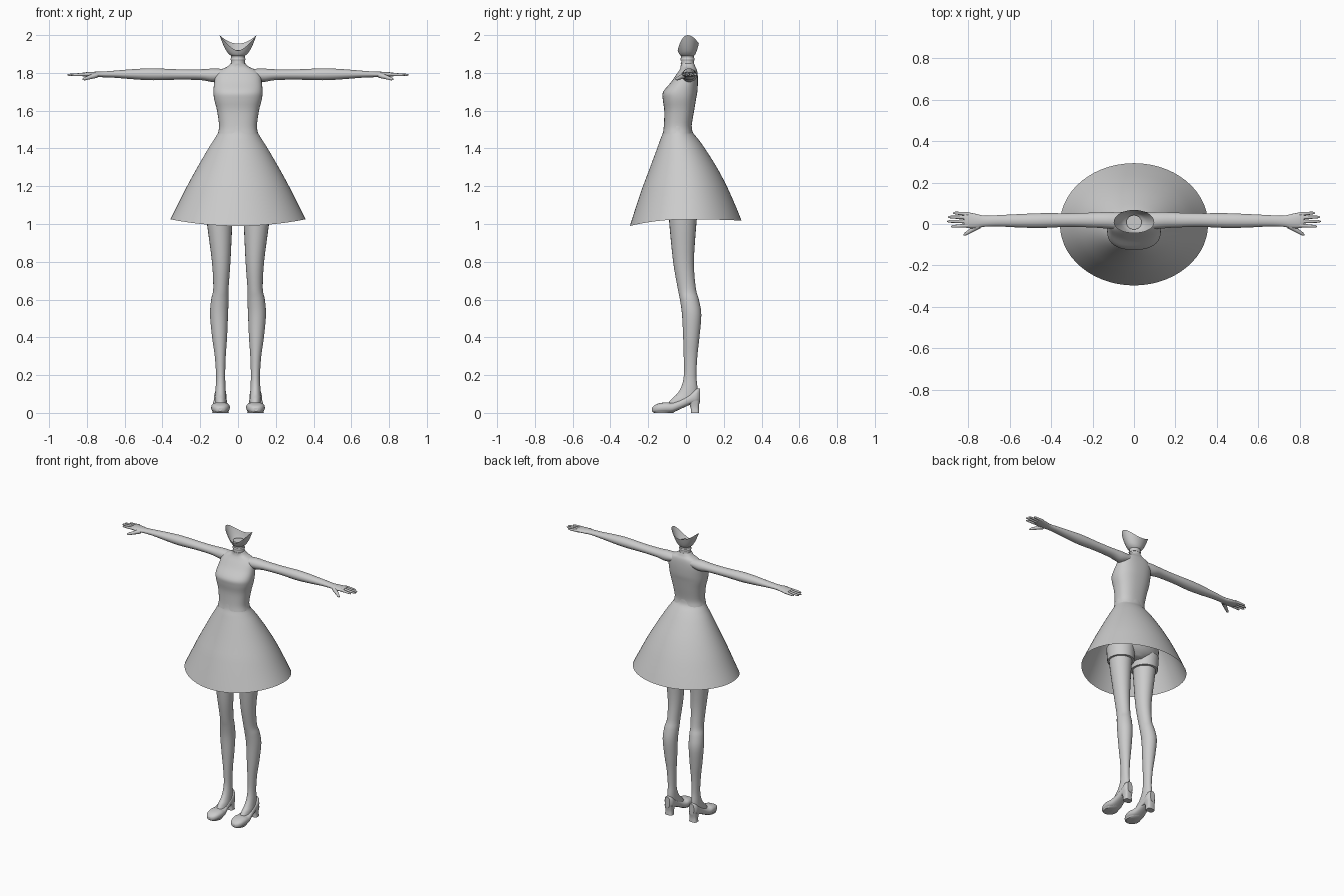
import bpy, math
from mathutils import Vector

old = bpy.data.objects.get("Cube")
if old:
    bpy.data.objects.remove(old)

grey = bpy.data.materials.new("plain grey")
grey.use_nodes = True
COLOUR = (0.6, 0.6, 0.6, 1)
grey.diffuse_color = COLOUR
grey.node_tree.nodes["Principled BSDF"].inputs["Base Color"].default_value = COLOUR


def make(name, verts, faces, mirror=False, angle=50):
    mesh = bpy.data.meshes.new(name)
    mesh.from_pydata(verts, [], faces)
    mesh.materials.append(grey)
    obj = bpy.data.objects.new(name, mesh)
    bpy.context.collection.objects.link(obj)
    if mirror:
        obj.modifiers.new("Mirror", "MIRROR").use_mirror_merge = False
    bpy.ops.object.select_all(action="DESELECT")
    obj.select_set(True)
    bpy.context.view_layer.objects.active = obj
    bpy.ops.object.shade_smooth_by_angle(angle=math.radians(angle))
    return obj


def smooth(stations, steps):
    """Catmull-Rom curve through the stations."""
    pts = [Vector(s) for s in stations]
    pts = [pts[0]] + pts + [pts[-1]]
    out = []
    for p0, p1, p2, p3 in zip(pts, pts[1:], pts[2:], pts[3:]):
        for i in range(steps):
            t = i / steps
            out.append(p1 + t / 2 * ((p2 - p0) + t * ((2 * p0 - 5 * p1 + 4 * p2 - p3)
                       + t * (3 * p1 - p0 - 3 * p2 + p3))))
    return out + [pts[-1]]


def loft(name, stations, axis="z", sides=24, steps=4, power=2, mirror=False,
         caps=(True, True), warp=None):
    """Stations hold (position, low a, high a, low b, high b); a, b are the other axes."""
    place = {"z": lambda s, a, b: (a, b, s), "x": lambda s, a, b: (s, a, b),
             "y": lambda s, a, b: (a, s, b)}[axis]
    rings = smooth(stations, steps)
    verts, faces = [], []
    for s, a0, a1, b0, b1 in rings:
        for i in range(sides):
            t = math.tau * i / sides
            c, d = math.cos(t), math.sin(t)
            c = math.copysign(abs(c) ** (2 / power), c)
            d = math.copysign(abs(d) ** (2 / power), d)
            v = place(s, (a0 + a1) / 2 + c * (a1 - a0) / 2, (b0 + b1) / 2 + d * (b1 - b0) / 2)
            verts.append(warp(v) if warp else v)
    for r in range(len(rings) - 1):
        for i in range(sides):
            j = (i + 1) % sides
            f = [r * sides + i, r * sides + j, (r + 1) * sides + j, (r + 1) * sides + i]
            faces.append(f[::-1] if axis == "y" else f)
    if caps[0]:
        faces.append(list(range(sides))[::-1])
    if caps[1]:
        n = len(verts) - sides
        faces.append(list(range(n, n + sides)))
    return make(name, verts, faces, mirror)


def sym(z, rx, y0, y1):
    return (z, -rx, rx, y0, y1)


# Bodice, shoulders and neck
loft("bodice", [sym(1.48, .106, -.122, .034), sym(1.52, .1, -.117, .03),
                sym(1.6, .111, -.115, .043), sym(1.66, .126, -.123, .053),
                sym(1.7, .13, -.121, .06), sym(1.75, .126, -.08, .063),
                sym(1.79, .118, -.052, .062), sym(1.815, .095, -.035, .058),
                sym(1.832, .058, -.028, .05), sym(1.85, .04, -.028, .043)],
     sides=40, power=2.4, caps=(False, True))
loft("neck", [sym(1.83, .042, -.03, .045), sym(1.86, .036, -.025, .042),
              sym(1.92, .037, -.027, .043)])
loft("neck_band", [sym(1.865, .037, -.028, .044), sym(1.872, .04, -.03, .046),
                   sym(1.879, .037, -.028, .044)], steps=2)


# Flared skirt with a hem that dips at the front
def dip(v):
    x, y, z = v
    w = max(0, (1.2 - z) / .175)
    return (x, y, z - w * (.4 * y * y if y < 0 else .08 * y * y))


loft("skirt", [sym(1.025, .358, -.297, .294), sym(1.1, .32, -.267, .262),
               sym(1.2, .27, -.228, .216), sym(1.3, .215, -.19, .163),
               sym(1.4, .157, -.153, .1), sym(1.45, .125, -.135, .064),
               sym(1.485, .105, -.122, .036), sym(1.52, .1, -.117, .03)],
     sides=56, caps=(False, False), warp=dip)

# Jaw shell: an open bowl with raised sides
SIDES, ROWS = 40, 6
verts, faces = [], []
for r in range(ROWS + 1):
    t = r / ROWS
    for i in range(SIDES):
        a = math.tau * i / SIDES
        c, s = math.cos(a), math.sin(a)
        rim = 1.955 + .045 * c * c if s > 0 else 1.918 + .082 * abs(c) ** 1.6
        spread = t ** .8
        verts.append(((.036 + (.062 * spread)) * c,
                      .008 + (.034 + (.026 if s > 0 else .018) * spread) * s,
                      1.89 + (rim - 1.89) * t ** 1.3))
for r in range(ROWS):
    for i in range(SIDES):
        j = (i + 1) % SIDES
        faces.append([r * SIDES + i, r * SIDES + j, (r + 1) * SIDES + j, (r + 1) * SIDES + i])
make("jaw_shell", verts, faces)

# Arms and palms
loft("arms", [(.07, -.025, .055, 1.765, 1.82), (.13, -.022, .058, 1.752, 1.823),
              (.2, -.017, .055, 1.762, 1.819), (.32, -.014, .052, 1.764, 1.819),
              (.45, -.019, .052, 1.761, 1.824), (.55, -.017, .048, 1.766, 1.82),
              (.65, -.012, .043, 1.774, 1.812), (.72, -.013, .04, 1.777, 1.807),
              (.76, -.02, .048, 1.777, 1.806), (.8, -.02, .056, 1.779, 1.804),
              (.822, -.014, .055, 1.782, 1.801)], axis="x", mirror=True)


def taper(name, p, q, r0, r1):
    """Tapered digit from p to q with a rounded tip."""
    p, q = Vector(p), Vector(q)
    d = (q - p).normalized()
    u = d.cross(Vector((0, 0, 1))).normalized()
    w = u.cross(d)
    vs, fs, n = [], [], 10
    for t, k in ((0, 1), (.45, 1), (.85, 1), (.96, .7), (1, .2)):
        rad = (r0 + (r1 - r0) * t) * k
        for i in range(n):
            a = math.tau * i / n
            vs.append(p.lerp(q, t) + rad * (math.cos(a) * u + math.sin(a) * w))
    for r in range(4):
        for i in range(n):
            j = (i + 1) % n
            fs.append([r * n + i, r * n + j, (r + 1) * n + j, (r + 1) * n + i])
    fs.append(list(range(4 * n, 5 * n)))
    make(name, vs, fs, mirror=True)


# Fingers and thumbs
for name, y0, y1, tip in (("index", -.007, -.012, .885), ("middle", .012, .013, .904),
                          ("ring", .031, .034, .9), ("little", .048, .054, .875)):
    taper(name + "_fingers", (.8, y0, 1.792), (tip, y1, 1.789), .0098, .006)
taper("thumbs", (.75, -.008, 1.788), (.823, -.054, 1.765), .015, .007)

# Legs running down into the insteps
loft("legs", [(.045, .06, .122, -.1, .05), (.075, .062, .122, -.075, .058),
              (.1, .064, .12, -.048, .062), (.14, .066, .118, -.024, .06),
              (.2, .068, .116, -.011, .055), (.3, .065, .123, -.012, .06),
              (.4, .058, .137, -.015, .071), (.52, .053, .148, -.021, .081),
              (.6, .05, .142, -.032, .068), (.66, .05, .131, -.044, .052),
              (.8, .04, .138, -.068, .042), (1, .03, .164, -.088, .055),
              (1.12, .02, .175, -.095, .068)], mirror=True)

# Underskirt leg cuffs and hips
loft("leg_cuffs", [(1.05, .012, .182, -.102, .075), (1.14, .01, .188, -.108, .08)],
     steps=1, mirror=True)
loft("hips", [sym(1.09, .05, -.05, .05), sym(1.14, .18, -.1, .09),
              sym(1.25, .18, -.11, .1), sym(1.38, .13, -.1, .07)], sides=32)

# Heeled shoes
loft("shoes", [(-.18, .085, .105, .008, .026), (-.17, .066, .122, .002, .038),
               (-.145, .05, .137, 0, .05), (-.105, .043, .142, 0, .056),
               (-.07, .047, .14, .003, .054), (-.03, .056, .132, .02, .07),
               (.02, .06, .127, .042, .1), (.055, .062, .125, .048, .128),
               (.073, .075, .112, .055, .128)], axis="y", power=2.6, mirror=True)
loft("shoe_heels", [(0, .066, .121, .026, .07), (.03, .068, .119, .024, .068),
                    (.065, .063, .124, .01, .073)], power=3.5, mirror=True)
loft("shoe_soles", [(0, .05, .136, -.17, -.068), (.008, .047, .139, -.176, -.055)],
     steps=1, mirror=True)
